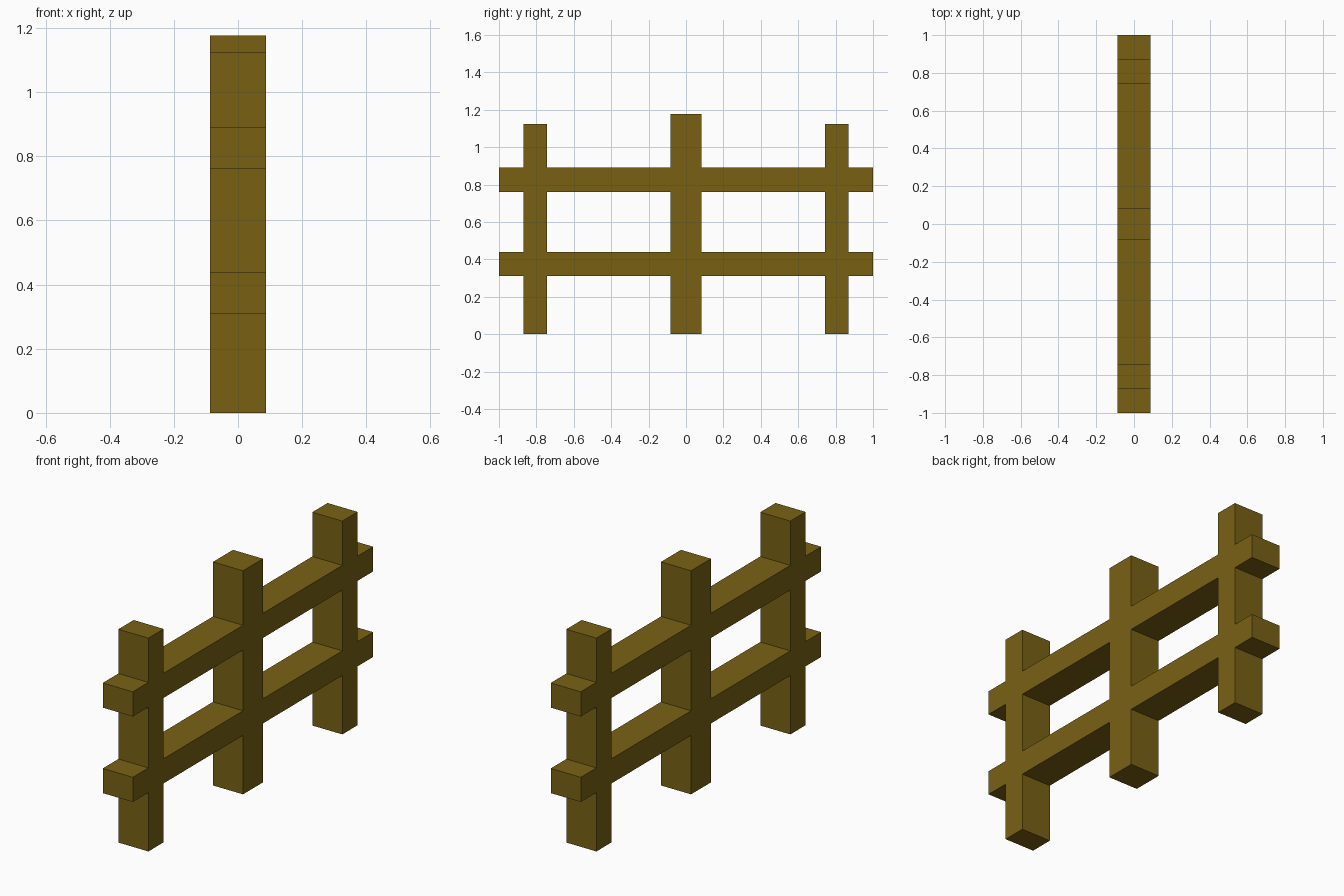
import bpy, bmesh

if "Cube" in bpy.data.objects:
    bpy.data.objects.remove(bpy.data.objects["Cube"])

HALF_DEPTH = 0.0875
POSTS = [(-0.87, -0.743, 1.123), (-0.083, 0.083, 1.177), (0.743, 0.87, 1.123)]  # y0, y1, top
RAILS = [(0.31, 0.44), (0.76, 0.89)]  # z0, z1
END = 1.0

# Posts and rails as rectangles (y0, y1, z0, z1) of one flush silhouette
rects = [(a, b, 0, t) for a, b, t in POSTS] + [(-END, END, a, b) for a, b in RAILS]
ys = sorted({v for r in rects for v in r[:2]})
zs = sorted({v for r in rects for v in r[2:]})


def covered(y, z):
    return any(a < y < b and c < z < d for a, b, c, d in rects)


# Fill the grid cells covered by a post or rail, so joints carry no inner faces
bm = bmesh.new()
for y0, y1 in zip(ys, ys[1:]):
    for z0, z1 in zip(zs, zs[1:]):
        if covered((y0 + y1) / 2, (z0 + z1) / 2):
            corners = [(y0, z0), (y1, z0), (y1, z1), (y0, z1)]
            bm.faces.new([bm.verts.new((-HALF_DEPTH, y, z)) for y, z in corners])
bmesh.ops.remove_doubles(bm, verts=bm.verts, dist=1e-4)

# Extrude through the full thickness
ext = bmesh.ops.extrude_face_region(bm, geom=bm.faces[:], use_keep_orig=True)
moved = [g for g in ext["geom"] if isinstance(g, bmesh.types.BMVert)]
bmesh.ops.translate(bm, verts=moved, vec=(2 * HALF_DEPTH, 0, 0))
bmesh.ops.recalc_face_normals(bm, faces=bm.faces)

mesh = bpy.data.meshes.new("fence")
bm.to_mesh(mesh)
bm.free()
fence = bpy.data.objects.new("fence", mesh)
bpy.context.collection.objects.link(fence)

# Brown wood
wood = bpy.data.materials.new("wood")
wood.diffuse_color = (0.19, 0.12, 0.007, 1)
wood.use_nodes = True
wood.node_tree.nodes["Principled BSDF"].inputs["Base Color"].default_value = wood.diffuse_color
mesh.materials.append(wood)
